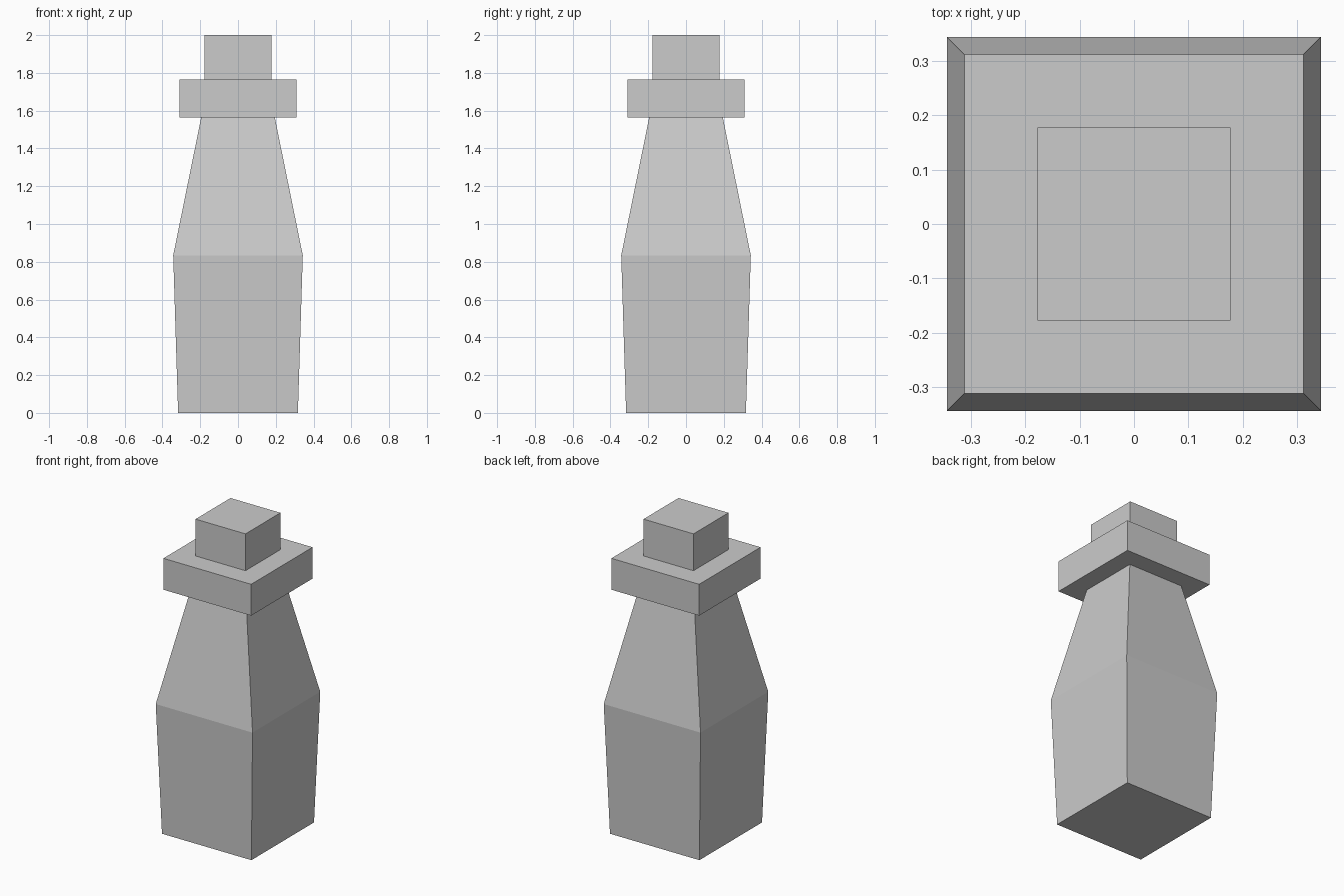
import bpy
import bmesh

if "Cube" in bpy.data.objects:
    bpy.data.objects.remove(bpy.data.objects["Cube"])


def square_loft(name, profile):
    """Closed, flat-faced square solid from (half width, height) sections."""
    bm = bmesh.new()
    rings = []
    for h, z in profile:
        rings.append([bm.verts.new((sx * h, sy * h, z))
                      for sx, sy in ((-1, -1), (1, -1), (1, 1), (-1, 1))])
    for low, high in zip(rings, rings[1:]):
        for i in range(4):
            j = (i + 1) % 4
            bm.faces.new((low[i], low[j], high[j], high[i]))
    bm.faces.new(rings[0][::-1])
    bm.faces.new(rings[-1])
    mesh = bpy.data.meshes.new(name)
    bm.to_mesh(mesh)
    bm.free()
    obj = bpy.data.objects.new(name, mesh)
    bpy.context.collection.objects.link(obj)
    return obj


# Flared lower body tapering into the neck
square_loft("bottle_body", [(0.317, 0), (0.343, 0.834), (0.195, 1.563)])

# Wide collar around the neck
square_loft("collar", [(0.311, 1.563), (0.311, 1.764)])

# Small stopper on top
square_loft("stopper", [(0.177, 1.764), (0.177, 2.0)])
